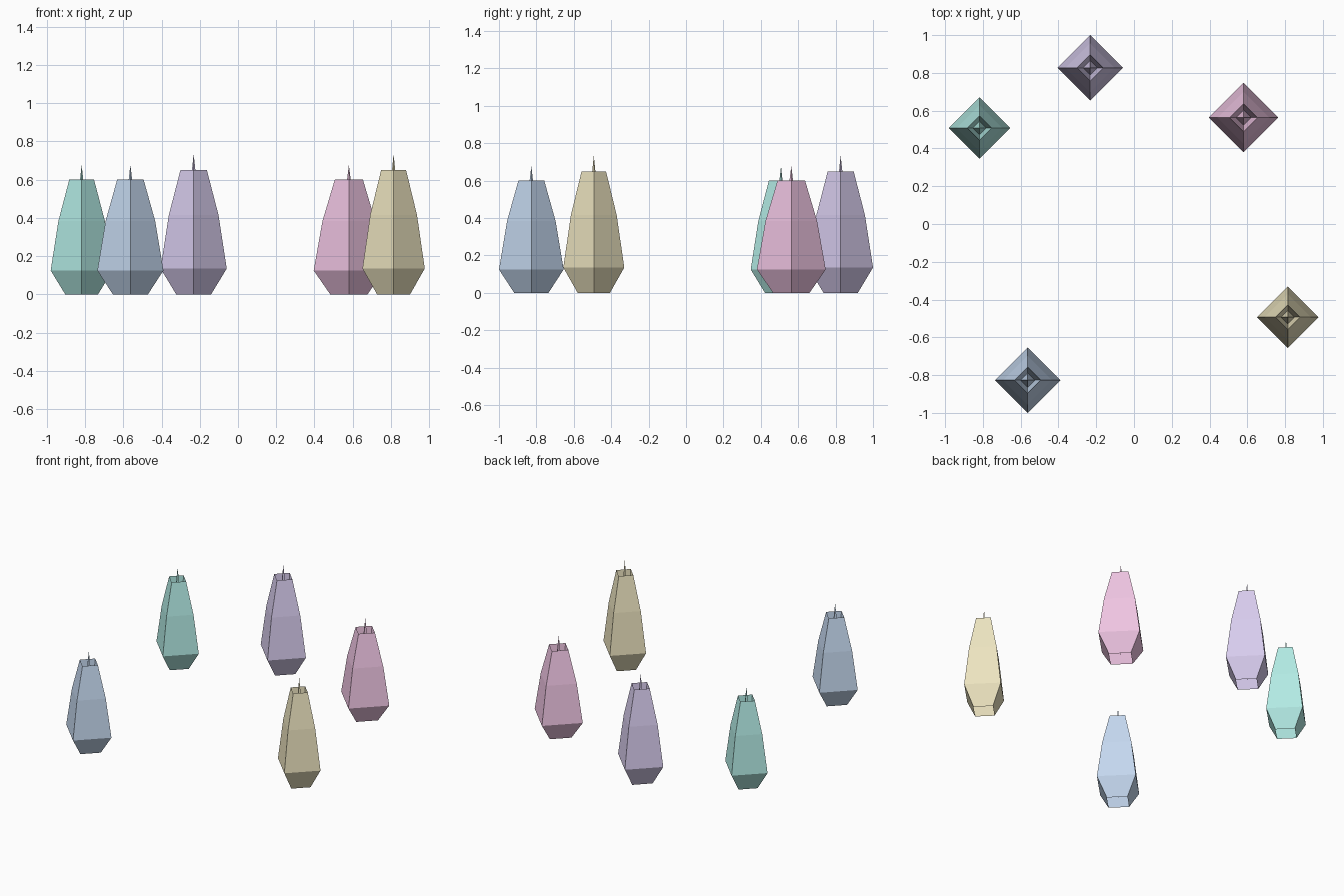
import bpy, bmesh
from math import cos, sin, pi

if "Cube" in bpy.data.objects:
    bpy.data.objects.remove(bpy.data.objects["Cube"])


def lathe(name, profile, loc, mat):
    """Spin a (radius, z) profile into a four-sided flat-shaded shell."""
    bm = bmesh.new()
    rings = []
    for r, z in profile:
        n = 1 if r == 0 else 4
        rings.append([bm.verts.new((r * cos(i * pi / 2), r * sin(i * pi / 2), z))
                      for i in range(n)])
    for a, b in zip(rings, rings[1:]):
        for i in range(4):
            j = (i + 1) % 4
            quad = [a[i % len(a)], a[j % len(a)], b[j % len(b)], b[i % len(b)]]
            bm.faces.new(list(dict.fromkeys(quad)))
    mesh = bpy.data.meshes.new(name)
    bm.to_mesh(mesh)
    bm.free()
    obj = bpy.data.objects.new(name, mesh)
    obj.location = loc
    mesh.materials.append(mat)
    bpy.context.collection.objects.link(obj)


# name, x, y, widest radius, rim height, colour
buds = [
    ("teal", -0.818, 0.508, 0.162, 0.60, (0.45, 0.83, 0.78)),
    ("blue", -0.563, -0.827, 0.173, 0.60, (0.56, 0.69, 0.87)),
    ("purple", -0.232, 0.827, 0.173, 0.65, (0.69, 0.61, 0.86)),
    ("pink", 0.580, 0.563, 0.184, 0.60, (0.87, 0.56, 0.77)),
    ("yellow", 0.814, -0.493, 0.163, 0.65, (0.85, 0.78, 0.53)),
]

for name, x, y, r, h, col in buds:
    mat = bpy.data.materials.new(name + "_paint")
    mat.diffuse_color = (*col, 1)
    mat.use_nodes = True
    mat.node_tree.nodes["Principled BSDF"].inputs["Base Color"].default_value = mat.diffuse_color
    core_r, core_z = 0.22 * r, 0.58 * h

    # Outer shell, open below, with the rim folding inward to the core
    lathe(name + "_shell",
          [(0.53 * r, 0), (r, 0.208 * h), (0.75 * r, 0.64 * h),
           (0.4 * r, h), (core_r, core_z)], (x, y, 0), mat)

    # Slender double-ended spike poking out of the top
    lathe(name + "_spike",
          [(0, 0.03 * h), (core_r, core_z), (0, 1.13 * h)], (x, y, 0), mat)
